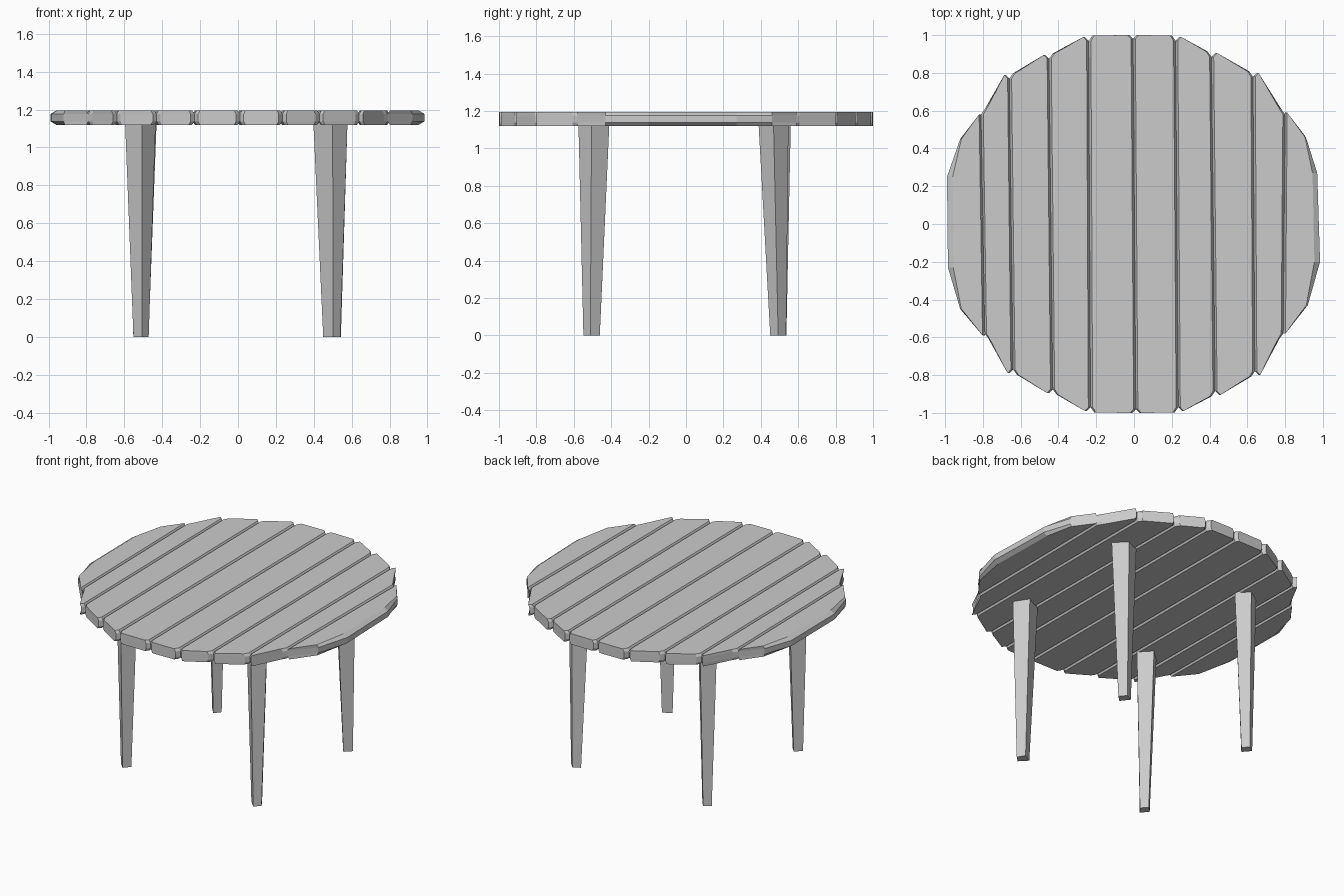
import bpy, bmesh

if "Cube" in bpy.data.objects:
    bpy.data.objects.remove(bpy.data.objects["Cube"])

GREY = (0.6, 0.6, 0.6, 1)
mat = bpy.data.materials.new("plain grey")
mat.use_nodes = True
mat.diffuse_color = GREY
mat.node_tree.nodes["Principled BSDF"].inputs["Base Color"].default_value = GREY

BOTTOM, TOP, BEVEL = 1.12, 1.195, 0.018


def loft(name, rings):
    """Solid through a stack of closed rings, capped at both ends."""
    bm = bmesh.new()
    loops = [[bm.verts.new(p) for p in ring] for ring in rings]
    n = len(loops[0])
    for a, b in zip(loops, loops[1:]):
        for i in range(n):
            j = (i + 1) % n
            bm.faces.new((a[i], a[j], b[j], b[i]))
    bm.faces.new(loops[0][::-1])
    bm.faces.new(loops[-1])
    bmesh.ops.recalc_face_normals(bm, faces=bm.faces)
    mesh = bpy.data.meshes.new(name)
    bm.to_mesh(mesh)
    bm.free()
    mesh.materials.append(mat)
    obj = bpy.data.objects.new(name, mesh)
    bpy.context.collection.objects.link(obj)
    return obj


def plank(name, outline, left_cut, right_cut):
    """Board whose long edges are chamfered above and below."""
    cx = sum(p[0] for p in outline) / len(outline)
    left = min(p[0] for p in outline)
    right = max(p[0] for p in outline)

    def ring(z, cut):
        pts = []
        for x, y in outline:
            if x < cx:
                x += cut * left_cut * (cx - x) / (cx - left)
            else:
                x -= cut * right_cut * (x - cx) / (right - cx)
            pts.append((x, y, z))
        return pts

    return loft(name, [ring(BOTTOM, 1), ring(BOTTOM + BEVEL, 0),
                       ring(TOP - BEVEL, 0), ring(TOP, 1)])


# Joints between boards: x at the front, x at the back, half length
joints = [(-.79, -.81, .60), (-.64, -.66, .79), (-.43, -.45, .895),
          (-.23, -.24, .99), (.01, -.005, 1.0), (.235, .22, .99),
          (.43, .41, .905), (.64, .63, .80), (.79, .80, .60)]
CUT, NOTCH = 0.012, 0.02

# Full-length boards, with notched corners at each joint
for i, ((f0, b0, y0), (f1, b1, y1)) in enumerate(zip(joints, joints[1:])):
    n = NOTCH
    front = [(f0, n - y0), (f0 + n, -y0 - n * (y1 > y0) * .4),
             (f1 - n, -y1 - n * (y0 > y1) * .4), (f1, n - y1)]
    back = [(b1, y1 - n), (b1 - n, y1 + n * (y0 > y1) * .4),
            (b0 + n, y0 + n * (y1 > y0) * .4), (b0, y0 - n)]
    top_limit = [(x, max(-1, min(1, y))) for x, y in front + back]
    plank(f"top_board_{i + 1}", top_limit, CUT, CUT)

# Outer boards with a faceted rim
plank("right_outer_board", [(-.79, -.59), (-.92, -.45), (-.985, -.23),
                            (-.99, .25), (-.92, .45), (-.81, .58)], .03, CUT)
plank("left_outer_board", [(.79, -.58), (.92, -.43), (.985, -.2),
                           (.97, .27), (.91, .46), (.80, .59)], CUT, .03)

# Tapered four-sided legs: top corners in order front, left, back, right
legs = {
    "front_left_leg": [(.50, -.575), (.578, -.505), (.516, -.41), (.398, -.474)],
    "front_right_leg": [(-.507, -.575), (-.435, -.49), (-.51, -.41), (-.596, -.49)],
    "back_left_leg": [(.49, .388), (.578, .468), (.50, .548), (.40, .50)],
    "back_right_leg": [(-.50, .40), (-.43, .48), (-.50, .56), (-.59, .50)],
}
for name, corners in legs.items():
    cx = .5 if corners[0][0] > 0 else -.51
    cy = .497 if corners[0][1] > 0 else -.504
    mx = sum(p[0] for p in corners) / 4
    my = sum(p[1] for p in corners) / 4
    foot = [(cx + (x - mx) * .5, cy + (y - my) * .53, 0) for x, y in corners]
    loft(name, [foot, [(x, y, BOTTOM + .01) for x, y in corners]])
